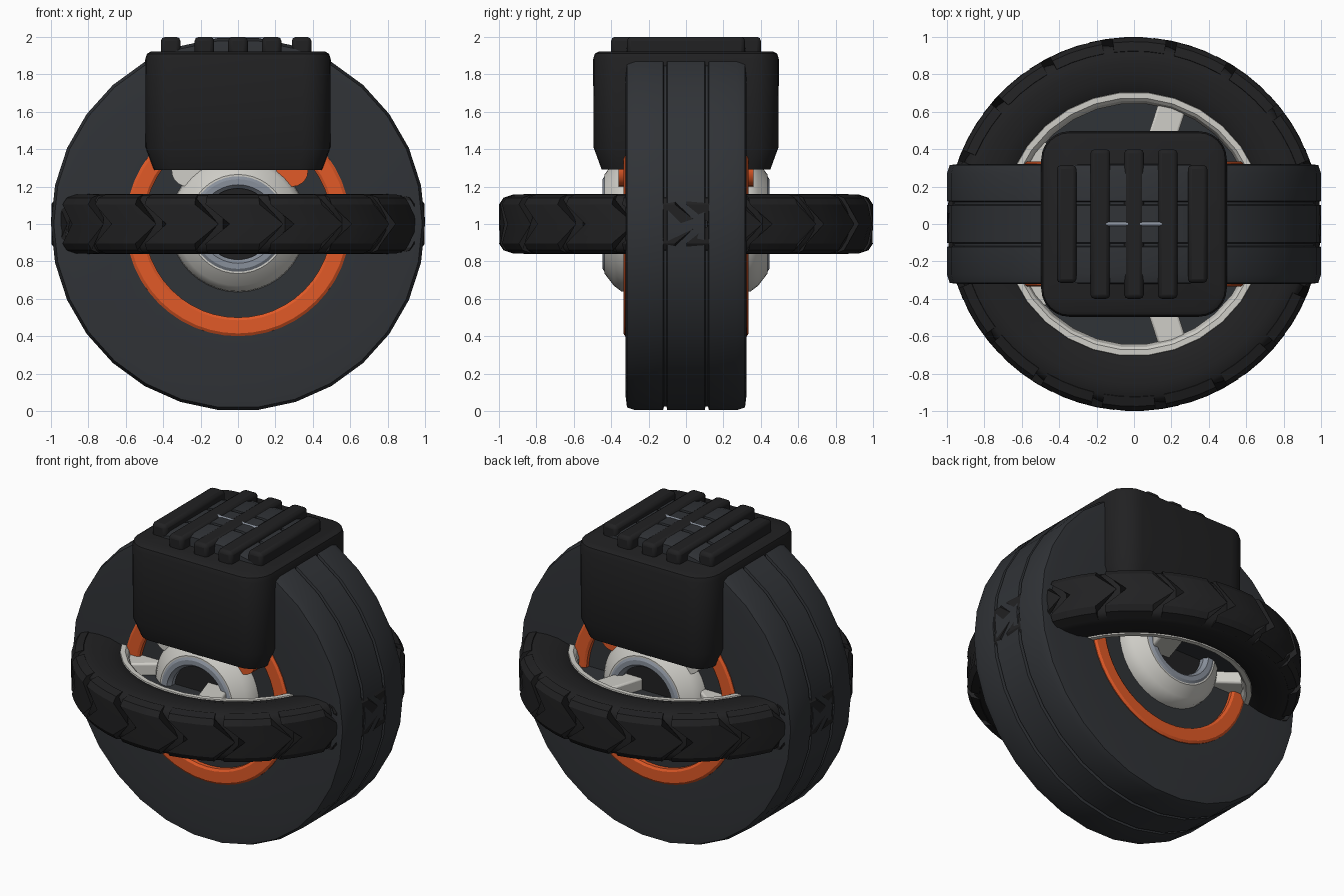
import bpy, bmesh
from math import sin, cos, pi, radians
from mathutils import Matrix

if "Cube" in bpy.data.objects:
    bpy.data.objects.remove(bpy.data.objects["Cube"])

MID = Matrix.Translation((0, 0, 1))
AXIS_Y = MID @ Matrix.Rotation(radians(90), 4, 'X')   # lathe axis z -> -y


def material(name, rgb):
    m = bpy.data.materials.new(name)
    m.diffuse_color = (*rgb, 1)
    m.use_nodes = True
    m.node_tree.nodes["Principled BSDF"].inputs["Base Color"].default_value = m.diffuse_color
    return m


SLATE = material("slate_rubber", (0.030, 0.033, 0.038))
BLACK = material("black_rubber", (0.015, 0.015, 0.016))
ORANGE = material("orange_paint", (0.75, 0.10, 0.02))
PALE = material("pale_metal", (0.62, 0.61, 0.57))
STEEL = material("blue_steel", (0.25, 0.28, 0.33))


def finish(name, bm, mat, matrix=None, angle=25, bevel=0):
    bmesh.ops.recalc_face_normals(bm, faces=bm.faces)
    me = bpy.data.meshes.new(name)
    bm.to_mesh(me)
    bm.free()
    if matrix:
        me.transform(matrix)
    ob = bpy.data.objects.new(name, me)
    bpy.context.collection.objects.link(ob)
    me.materials.append(mat)
    if bevel:
        b = ob.modifiers.new("bevel", 'BEVEL')
        b.width, b.segments = bevel, 2
    bpy.ops.object.select_all(action='DESELECT')
    ob.select_set(True)
    bpy.context.view_layer.objects.active = ob
    bpy.ops.object.shade_smooth_by_angle(angle=radians(angle))
    return ob


def loft(bm, rings, closed=False):
    """Skin equal-length rings of points; cap the ends or join them up."""
    vs = [[bm.verts.new(p) for p in r] for r in rings]
    n = len(vs[0])
    pairs = list(zip(vs, vs[1:])) + ([(vs[-1], vs[0])] if closed else [])
    for a, b in pairs:
        for i in range(n):
            bm.faces.new((a[i], a[(i + 1) % n], b[(i + 1) % n], b[i]))
    if not closed:
        bm.faces.new(vs[0])
        bm.faces.new(vs[-1])


def lathe(name, profile, mat, matrix, segs=48, angle=25):
    bm = bmesh.new()
    rings = [[(r * cos(2 * pi * i / segs), r * sin(2 * pi * i / segs), h)
              for r, h in profile] for i in range(segs)]
    loft(bm, rings, closed=True)
    return finish(name, bm, mat, matrix, angle)


def box(name, centre, size, mat, bevel=0.0, matrix=None):
    bm = bmesh.new()
    bmesh.ops.create_cube(bm, size=1, matrix=Matrix.Translation(centre) @ Matrix.Diagonal((*size, 1)))
    return finish(name, bm, mat, matrix, bevel=bevel)


def rod(name, radius, length, centre, axis, mat):
    bm = bmesh.new()
    bmesh.ops.create_cone(bm, cap_ends=True, segments=20, radius1=radius, radius2=radius, depth=length)
    return finish(name, bm, mat, Matrix.Translation(centre) @ Matrix.Rotation(pi / 2, 4, axis), 40)


def mirrored(half):
    """Close a half profile by mirroring it across h = 0."""
    return half + [(r, -h) for r, h in reversed(half)]


# upright wheel: grooved slick tyre, 30 sides
lathe("upright_tyre", mirrored([
    (0.58, 0.29), (0.60, 0.32), (0.93, 0.322), (0.985, 0.315), (1.0, 0.27),
    (1.0, 0.122), (0.98, 0.118), (0.98, 0.104), (1.0, 0.10)]), SLATE, AXIS_Y, 30, 20)
# orange rim bands, dark dish and hub on both sides
lathe("upright_rim", mirrored([(0.50, 0.29), (0.50, 0.325), (0.515, 0.335), (0.585, 0.335), (0.60, 0.325),
                               (0.60, 0.29)]), ORANGE, AXIS_Y)
lathe("upright_dish", mirrored([(0.10, 0.30), (0.51, 0.30)]), SLATE, AXIS_Y)
for s, side in ((1, "front"), (-1, "back")):
    def flip(p):
        return [(r, s * h) for r, h in p]
    lathe(side + "_hub", flip([(0.22, 0.29), (0.365, 0.29), (0.36, 0.345), (0.33, 0.385),
                               (0.265, 0.435), (0.22, 0.435)]), PALE, AXIS_Y, 40, 35)
    lathe(side + "_hub_ring", flip([(0.19, 0.30), (0.255, 0.30), (0.255, 0.435), (0.24, 0.445),
                                    (0.21, 0.445), (0.19, 0.42)]), STEEL, AXIS_Y)
    lathe(side + "_hub_core", flip([(0.001, 0.28), (0.195, 0.28), (0.195, 0.39), (0.001, 0.39)]),
          BLACK, AXIS_Y)

# flat wheel: tyre body
lathe("flat_tyre", mirrored([
    (0.69, 0.12), (0.71, 0.135), (0.78, 0.155), (0.86, 0.16), (0.93, 0.152),
    (0.955, 0.13), (0.965, 0.09)]), BLACK, MID, 54, 35)

# chevron tread blocks
COUNT = 18
bm = bmesh.new()
section = [(-0.157, 0.925), (-0.14, 0.975), (-0.105, 0.998), (0, 1.0),
           (0.105, 0.998), (0.14, 0.975), (0.157, 0.925)]
for k in range(COUNT):
    rings = []
    for j in range(4):
        ring = []
        for z, r in section:
            lead = 0.13 * max(0, 1 - abs(z) / 0.105)
            a = 2 * pi * (k + 0.83 * j / 3) / COUNT + lead
            ring.append((r * cos(a), r * sin(a), z))
        for z, r in ((0.1, 0.90), (0, 0.90), (-0.1, 0.90)):
            lead = 0.13 * max(0, 1 - abs(z) / 0.105)
            a = 2 * pi * (k + 0.83 * j / 3) / COUNT + lead
            ring.append((r * cos(a), r * sin(a), z))
        rings.append(ring)
    loft(bm, rings)
finish("chevron_tread", bm, BLACK, MID, 25)

# flat wheel: rim, backing disc and five spokes
lathe("flat_rim", mirrored([(0.645, 0.08), (0.66, 0.125), (0.675, 0.14), (0.705, 0.14), (0.71, 0.12)]),
      PALE, MID, 30)
lathe("flat_backing", mirrored([(0.05, 0.02), (0.66, 0.02)]), SLATE, MID, 30)
for k in range(5):
    box("flat_spoke", (0.47, 0, 0), (0.40, 0.15, 0.19), PALE, 0.012,
        MID @ Matrix.Rotation(2 * pi * k / 5, 4, 'Z'))


# foot pad block
def rounded_square(half, radius, z, steps=6):
    pts = []
    for q in range(4):
        cx = (half - radius) * (1 if q in (0, 3) else -1)
        cy = (half - radius) * (1 if q < 2 else -1)
        for i in range(steps + 1):
            a = pi / 2 * (q + i / steps)
            pts.append((cx + radius * cos(a), cy + radius * sin(a), z))
    return pts


bm = bmesh.new()
loft(bm, [rounded_square(h, r, z) for h, r, z in (
    (0.45, 0.12, 1.29), (0.494, 0.15, 1.41), (0.496, 0.15, 1.88), (0.487, 0.14, 1.91), (0.465, 0.12, 1.922))])
finish("pad_block", bm, BLACK, None, 30)

# ribs on the pad
for x, half in ((-0.36, 0.315), (-0.18, 0.40), (0, 0.40), (0.18, 0.40), (0.34, 0.315)):
    box("pad_rib", (x, 0, 1.945), (0.105, 2 * half, 0.11), BLACK, 0.022)

# thin pin across the ribs and lugs under the pad
rod("top_pin", 0.012, 0.34, (0, 0, 1.988), 'Y', STEEL)
rod("orange_lug", 0.085, 0.72, (0.29, 0, 1.285), 'X', ORANGE)
rod("pale_lug", 0.085, 0.72, (-0.27, 0, 1.285), 'X', PALE)
